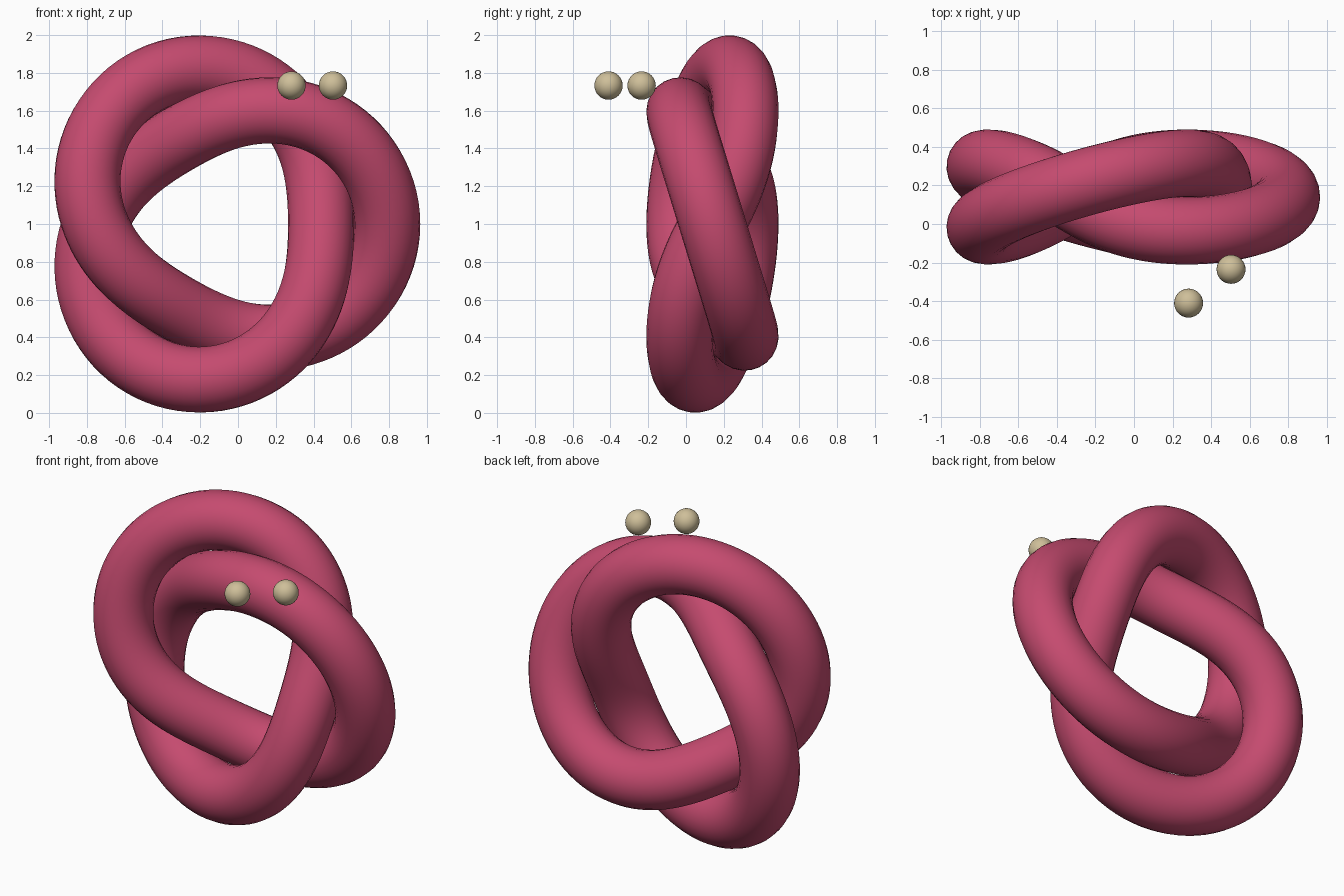
import bpy
from math import sin, cos, tau

if "Cube" in bpy.data.objects:
    bpy.data.objects.remove(bpy.data.objects["Cube"])


def material(name, color):
    m = bpy.data.materials.new(name)
    m.diffuse_color = (*color, 1)
    m.use_nodes = True
    m.node_tree.nodes["Principled BSDF"].inputs["Base Color"].default_value = m.diffuse_color
    return m


rose = material("rose", (0.56, 0.07, 0.16))
tan = material("tan", (0.62, 0.52, 0.32))

# Trefoil tube: centreline winds twice around a torus, three times through it
CX, CY, CZ = -0.07, 0.14, 1.0
MAJOR, MINOR, TUBE = 0.685, 0.175, 0.175
N = 240
curve = bpy.data.curves.new("knot_path", 'CURVE')
curve.dimensions = '3D'
curve.bevel_depth = TUBE
curve.bevel_resolution = 10
spline = curve.splines.new('POLY')
spline.points.add(N - 1)
spline.use_cyclic_u = True
spline.use_smooth = True
for i, p in enumerate(spline.points):
    a = 2 * tau * i / N
    r = MAJOR + MINOR * cos(1.5 * a)
    p.co = (CX + r * cos(a), CY - MINOR * sin(1.5 * a), CZ + r * sin(a), 1)
knot = bpy.data.objects.new("knot_tube", curve)
bpy.context.collection.objects.link(knot)
curve.materials.append(rose)
bpy.context.view_layer.objects.active = knot
knot.select_set(True)
bpy.ops.object.convert(target='MESH')

# Two small beads in front of the upper right strand
for side, loc in (("left", (0.283, -0.41, 1.733)), ("right", (0.503, -0.235, 1.733))):
    bpy.ops.mesh.primitive_uv_sphere_add(segments=32, ring_count=16, radius=0.075, location=loc)
    bead = bpy.context.object
    bead.name = side + "_bead"
    bead.data.materials.append(tan)
    bpy.ops.object.shade_smooth()
